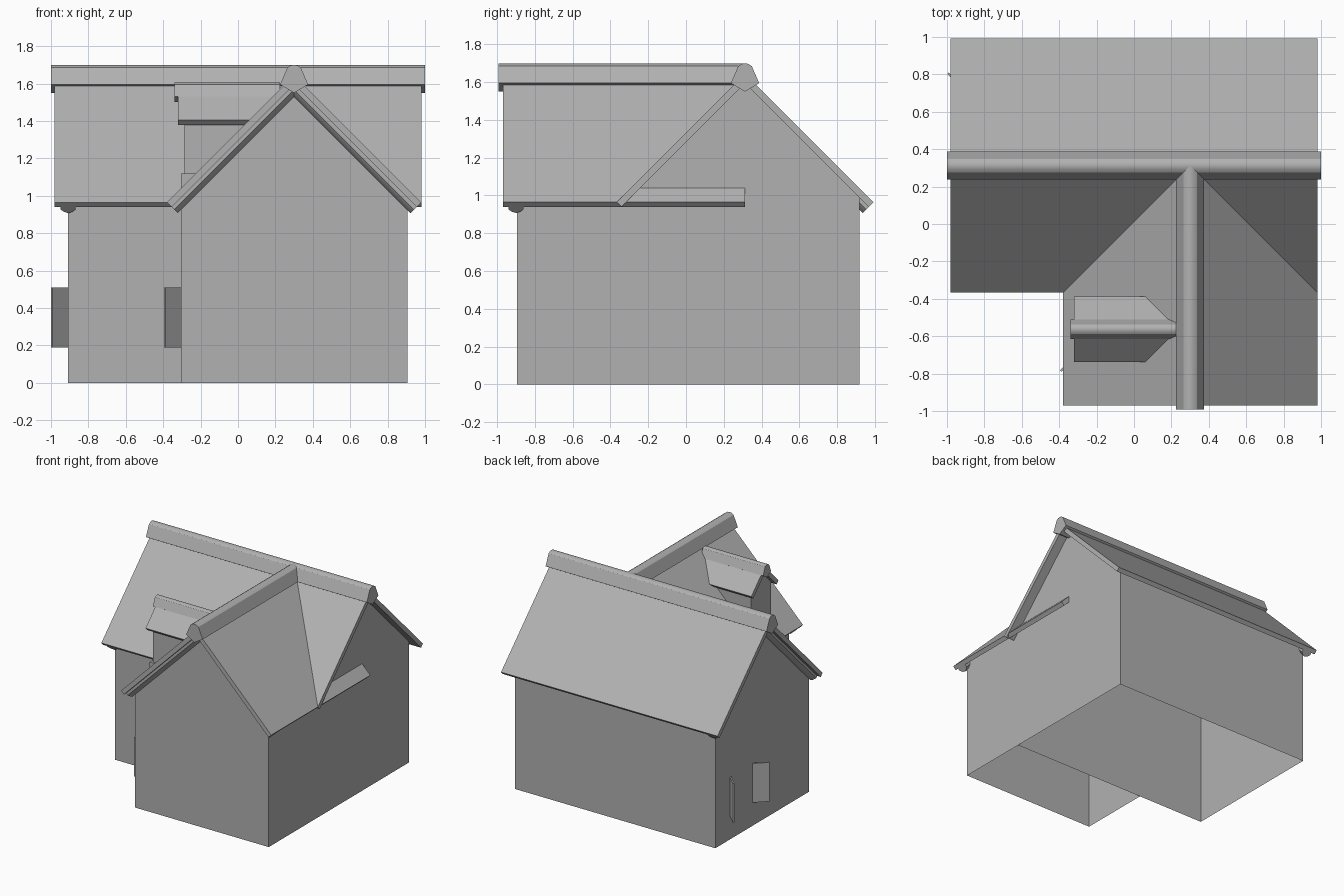
import bpy, math

if "Cube" in bpy.data.objects:
    bpy.data.objects.remove(bpy.data.objects["Cube"])

RX, RY = 0.30, 0.3125      # ridge centre lines: cross wing (x), main wing (y)
APEX, T = 1.645, 0.05      # roof apex height, vertical roof thickness
R2 = math.sqrt(2)

grey = bpy.data.materials.new("mid_grey")
grey.diffuse_color = (.44, .44, .44, 1)
grey.use_nodes = True
grey.node_tree.nodes["Principled BSDF"].inputs["Base Color"].default_value = grey.diffuse_color


def make(name, verts, faces, smooth=False):
    me = bpy.data.meshes.new(name)
    me.from_pydata(verts, [], faces)
    me.materials.append(grey)
    ob = bpy.data.objects.new(name, me)
    bpy.context.collection.objects.link(ob)
    bpy.ops.object.select_all(action='DESELECT')
    ob.select_set(True)
    bpy.context.view_layer.objects.active = ob
    bpy.ops.object.mode_set(mode='EDIT')
    bpy.ops.mesh.select_all(action='SELECT')
    bpy.ops.mesh.normals_make_consistent(inside=False)
    bpy.ops.object.mode_set(mode='OBJECT')
    if smooth:
        bpy.ops.object.shade_smooth_by_angle(angle=math.radians(28))
    return ob


def place(axis, a, c, d, z):
    """a along the ridge, d sideways from ridge line c"""
    return (a, c + d, z) if axis == 'x' else (c + d, a, z)


def prism(name, axis, c, a0, a1, prof, skip=(), cap0=True, cap1=True, smooth=False):
    n = len(prof)
    v = [place(axis, a, c, d, z) for a in (a0, a1) for d, z in prof]
    f = [(i, (i + 1) % n, n + (i + 1) % n, n + i) for i in range(n) if i not in skip]
    if cap0:
        f.append(tuple(range(n)))
    if cap1:
        f.append(tuple(range(n, 2 * n)))
    return make(name, v, f, smooth)


def roof(name, axis, c, a0, a1, apex, half):
    k = T / 2
    prof = [(-half, apex - half), (0, apex), (half, apex - half),
            (half - k, apex - half - k), (0, apex - T), (k - half, apex - half - k)]
    prism(name, axis, c, a0, a1, prof)


def ridge_cap(name, axis, c, a0, a1, top, s):
    right = [(.018, -.003), (.036, -.015), (.075, -.105)]
    prof = [(-d, z) for d, z in reversed(right)] + [(0, 0)] + right + [(0, -.15)]
    prism(name, axis, c, a0, a1, [(d * s, top + z * s) for d, z in prof], smooth=True)


def walls(name, axis, c, a0, a1, half, z0, apex, **kw):
    prof = [(-half, z0), (-half, apex - half), (0, apex), (half, apex - half), (half, z0)]
    return prism(name, axis, c, a0, a1, prof, **kw)


def bargeboard(name, axis, c, a, half):
    """rounded trim under both slopes of a gable"""
    arc = [(.04, 0), (.04, .02), (.022, .037), (0, .046), (-.022, .037), (-.04, .02), (-.04, 0)]
    n = len(arc)
    for label, s in (("a", -1), ("b", 1)):
        e = half - T / 2
        v = [place(axis, a + u, c, 0, APEX - T - w * R2) for u, w in arc]
        v += [place(axis, a + u, c, s * (e - w / R2), APEX - T - e - w / R2) for u, w in arc]
        f = [(i, (i + 1) % n, n + (i + 1) % n, n + i) for i in range(n)]
        f += [tuple(range(n)), tuple(range(n, 2 * n))]
        make(name + "_" + label, v, f, True)


def box(name, lo, hi):
    prism(name, 'x', 0, lo[0], hi[0],
          [(lo[1], lo[2]), (hi[1], lo[2]), (hi[1], hi[2]), (lo[1], hi[2])])


# walls, open underneath and under the roof slopes
walls("main_walls", 'x', RY, -.908, .905, .605, 0, APEX - T, skip=(1, 2, 4))
walls("cross_walls", 'y', RX, -.895, RY - .605, .605, 0, APEX - T, skip=(1, 2, 4), cap1=False)

# roofs, ridge caps and gable trim
roof("main_roof", 'x', RY, -.98, .98, APEX, .68)
roof("cross_roof", 'y', RX, -.97, RY, APEX, .68)
ridge_cap("main_ridge_cap", 'x', RY, -1, 1, 1.7, 1)
ridge_cap("cross_ridge_cap", 'y', RX, -.992, RY, 1.7, 1)
bargeboard("main_bargeboard", 'x', RY, -.908, .68)
bargeboard("cross_bargeboard", 'y', RX, -.90, .68)

# dormer on the left slope of the cross wing
DY = -.563
walls("dormer_walls", 'x', DY, -.285, .10, .13, 1.05, 1.53, skip=(4,), cap1=False)
roof("dormer_roof", 'x', DY, -.32, .23, 1.58, .176)
ridge_cap("dormer_ridge_cap", 'x', DY, -.34, .225, 1.605, .7)
box("dormer_sill", (-.305, DY - .145, 1.04), (-.22, DY + .145, 1.12))

# pairs of half-open shutters on the left-facing walls
for wing, x, yc in (("main", -.908, .575), ("cross", -.305, -.555)):
    for side, s in (("back", 1), ("front", -1)):
        y = yc + s * .152
        k = .008
        prof = [(x, y), (x - .083, y + s * .083),
                (x - .083 - k, y + s * (.083 - k)), (x, y - s * 2 * k)]
        v = [(px, py, z) for z in (.19, .51) for px, py in prof]
        f = [(i, (i + 1) % 4, 4 + (i + 1) % 4, 4 + i) for i in range(4)]
        make(wing + "_shutter_" + side, v, f + [(0, 1, 2, 3), (4, 5, 6, 7)])
